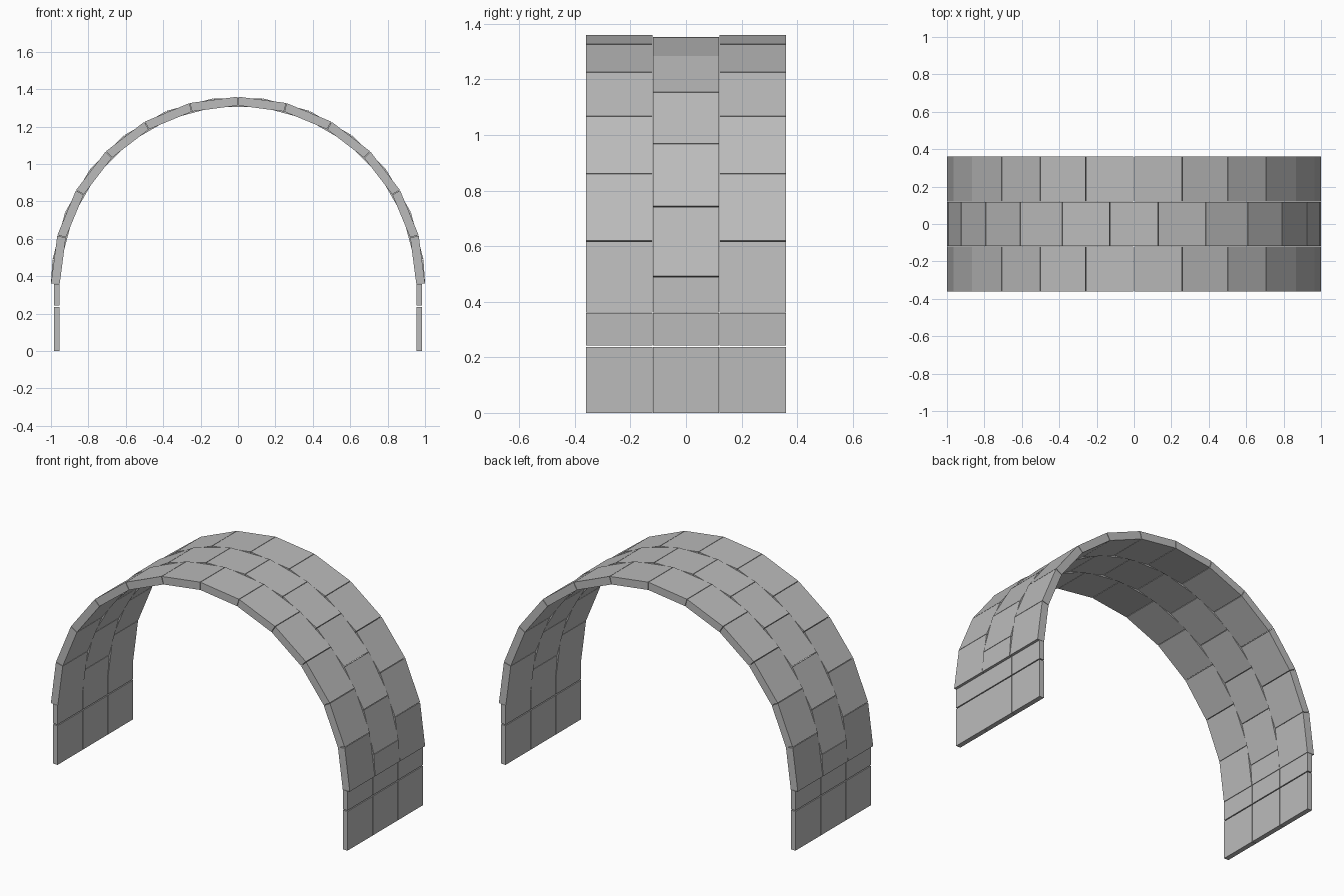
import bpy, bmesh, math
from mathutils import Matrix

cube = bpy.data.objects.get("Cube")
if cube:
    bpy.data.objects.remove(cube, do_unlink=True)

SPRING = 0.36            # height where the curve starts
R_OUT, R_IN = 1.0, 0.953
STEP = math.radians(15)
GAP = 0.0015             # half width of the joints

stone = bpy.data.materials.new("grey stone")
stone.use_nodes = True
grey = (0.5, 0.5, 0.5, 1)
stone.diffuse_color = grey
stone.node_tree.nodes["Principled BSDF"].inputs["Base Color"].default_value = grey


def prism(bm, profile, y0, y1):
    """Extrude an x-z outline from y0 to y1."""
    face = bm.faces.new([bm.verts.new((x, y0, z)) for x, z in profile])
    new = bmesh.ops.extrude_face_region(bm, geom=[face])["geom"]
    verts = [v for v in new if isinstance(v, bmesh.types.BMVert)]
    bmesh.ops.translate(bm, verts=verts, vec=(0, y1 - y0, 0))


def finish(bm, name):
    bmesh.ops.recalc_face_normals(bm, faces=bm.faces)
    mesh = bpy.data.meshes.new(name)
    bm.to_mesh(mesh)
    bm.free()
    mesh.materials.append(stone)
    bpy.context.collection.objects.link(bpy.data.objects.new(name, mesh))


def arch_row(name, angles, y0, y1):
    """Row of wedge stones between successive joint angles."""
    bm = bmesh.new()
    for a, b in zip(angles, angles[1:]):
        a, b = a + GAP, b - GAP
        prism(bm, [(r * math.cos(t), SPRING + r * math.sin(t))
                   for r, t in ((R_IN, a), (R_OUT, a), (R_OUT, b), (R_IN, b))], y0, y1)
    finish(bm, name)


def wall_column(name, side, y0, y1):
    """Upright stones under one end of a row."""
    bm = bmesh.new()
    xa, xb = side * 0.955, side * 0.985
    for z0, z1 in ((0, 0.12), (0.12, 0.237), (0.243, SPRING)):
        prism(bm, [(xa, z0), (xb, z0), (xb, z1), (xa, z1)], y0, y1)
    finish(bm, name)


# Whole stones in the outer rows, staggered with half stones in the middle row
whole = [i * STEP for i in range(13)]
staggered = [0] + [(i + 0.5) * STEP for i in range(12)] + [math.pi]

rows = (("front", whole, -0.36, -0.121),
        ("middle", staggered, -0.118, 0.118),
        ("back", whole, 0.121, 0.36))
for label, angles, y0, y1 in rows:
    arch_row(label + "_arch_row", angles, y0, y1)
    for side, side_name in ((1, "left"), (-1, "right")):
        wall_column(f"{label}_{side_name}_wall", side, y0, y1)
